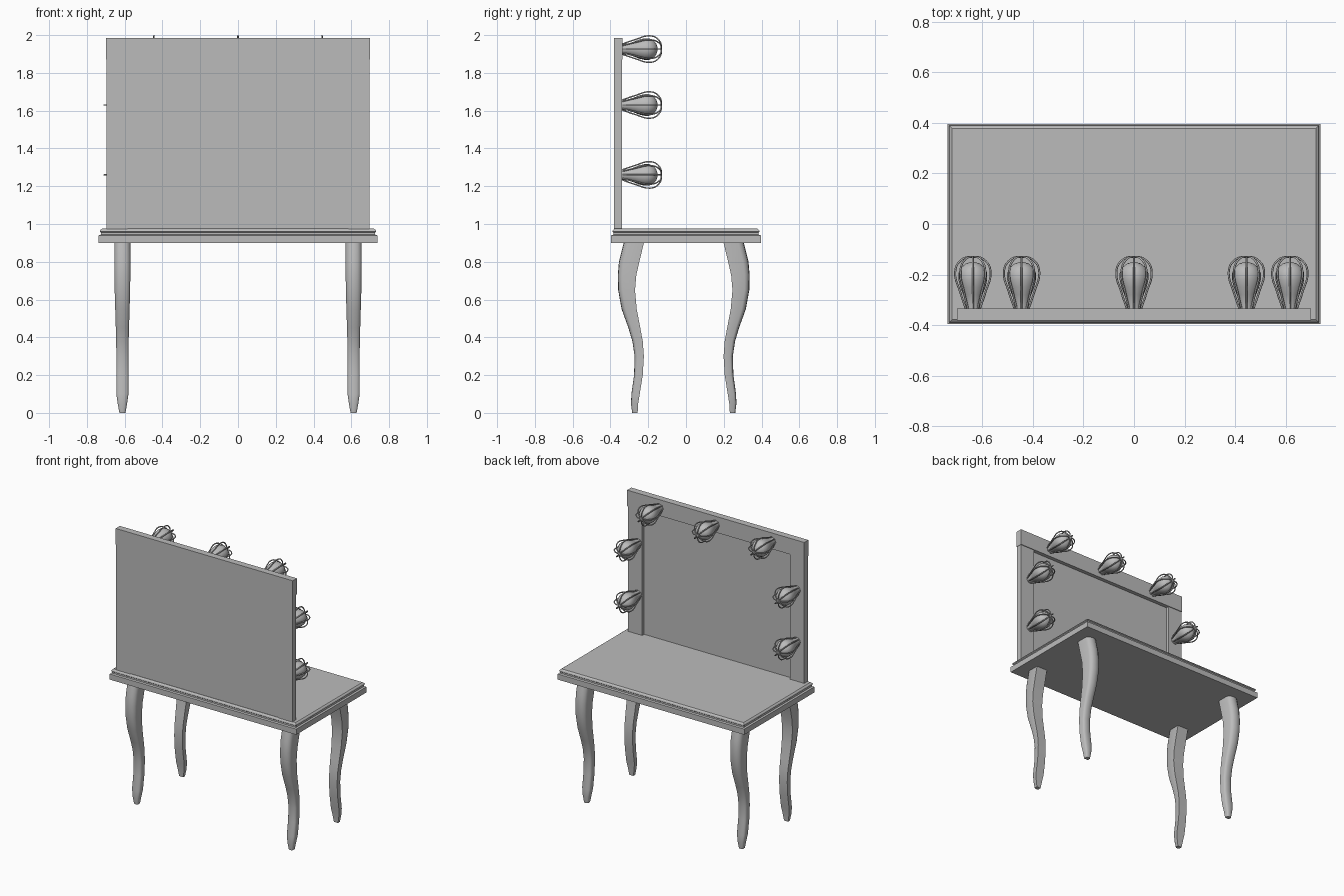
import bpy, bmesh
from math import cos, sin, tau

if "Cube" in bpy.data.objects:
    bpy.data.objects.remove(bpy.data.objects["Cube"])

# Single painted finish
grey = bpy.data.materials.new("plain grey")
grey.use_nodes = True
grey.diffuse_color = (0.5, 0.5, 0.5, 1)
grey.node_tree.nodes["Principled BSDF"].inputs["Base Color"].default_value = (0.5, 0.5, 0.5, 1)


def add_object(name, data):
    obj = bpy.data.objects.new(name, data)
    data.materials.append(grey)
    bpy.context.collection.objects.link(obj)
    return obj


def loft(name, rings, smooth=True):
    """Skin a list of closed rings and cap both ends."""
    bm = bmesh.new()
    loops = [[bm.verts.new(p) for p in ring] for ring in rings]
    n = len(loops[0])
    for a, b in zip(loops, loops[1:]):
        for i in range(n):
            j = (i + 1) % n
            bm.faces.new((a[i], a[j], b[j], b[i]))
    bm.faces.new(loops[0])
    bm.faces.new(loops[-1])
    bmesh.ops.recalc_face_normals(bm, faces=bm.faces)
    mesh = bpy.data.meshes.new(name)
    bm.to_mesh(mesh)
    bm.free()
    obj = add_object(name, mesh)
    if smooth:
        bpy.ops.object.select_all(action="DESELECT")
        obj.select_set(True)
        bpy.context.view_layer.objects.active = obj
        bpy.ops.object.shade_smooth_by_angle(angle=0.7)
    return obj


def rectangle(x0, x1, y0, y1, z):
    return [(x0, y0, z), (x1, y0, z), (x1, y1, z), (x0, y1, z)]


def box(name, x0, x1, y0, y1, z0, z1):
    return loft(name, [rectangle(x0, x1, y0, y1, z) for z in (z0, z1)], False)


# Table top with a moulded edge: (inset, height)
edge = [(0, 0.9), (0, 0.94), (0.012, 0.944), (0.012, 0.955), (0.006, 0.96), (0.009, 0.968), (0.018, 0.975)]
loft("table_top", [rectangle(-0.738 + i, 0.738 - i, -0.396 + i, 0.396 - i, z) for i, z in edge], False)

# Upright frame and panel
box("frame_top_rail", -0.7, 0.7, -0.382, -0.335, 1.87, 1.985)
for side, name in ((-1, "right"), (1, "left")):
    xs = sorted((side * 0.585, side * 0.697))
    box("frame_stile_" + name, *xs, -0.38, -0.34, 0.97, 1.87)
box("mirror_panel", -0.587, 0.587, -0.376, -0.362, 0.97, 1.88)

# Curved legs: (height, outer y, inner y, half width)
leg_rows = [
    (0.9, 0.33, 0.223, 0.043), (0.8, 0.355, 0.247, 0.043), (0.73, 0.361, 0.263, 0.042),
    (0.65, 0.359, 0.27, 0.041), (0.55, 0.341, 0.261, 0.038), (0.45, 0.305, 0.242, 0.035),
    (0.38, 0.284, 0.229, 0.033), (0.3, 0.272, 0.223, 0.032), (0.2, 0.275, 0.229, 0.032),
    (0.1, 0.289, 0.245, 0.032), (0.05, 0.291, 0.253, 0.025), (0, 0.285, 0.256, 0.016)]
# Flat inner face and rounded outer face: (across, inner to outer)
section = [(-1, 0), (-1, 0.72), (-0.85, 0.86), (-0.5, 0.97), (0, 1),
           (0.5, 0.97), (0.85, 0.86), (1, 0.72), (1, 0)]
for sx, side in ((-1, "right"), (1, "left")):
    for sy, end in ((-1, "front"), (1, "back")):
        shift = 0 if sy < 0 else -0.024
        loft(f"{end}_{side}_leg", [
            [(sx * 0.612 + u * half, sy * (inner + t * (outer - inner)) + shift, z) for u, t in section]
            for z, outer, inner, half in leg_rows])

# Lamps: lathed glass bulb and a wire cage, as (y, radius)
glass = [(-0.34, 0.028), (-0.31, 0.029), (-0.28, 0.038), (-0.25, 0.05), (-0.22, 0.057),
         (-0.195, 0.057), (-0.172, 0.047), (-0.157, 0.028), (-0.15, 0.006)]
wire = [(-0.335, 0.028), (-0.27, 0.05), (-0.19, 0.07), (-0.148, 0.052), (-0.13, 0.0)]
WIRES = 8


def lamp(number, cx, cz):
    loft(f"bulb_{number}", [
        [(cx + r * cos(tau * k / 20), y, cz + r * sin(tau * k / 20)) for k in range(20)]
        for y, r in glass])
    curve = bpy.data.curves.new(f"bulb_cage_{number}", "CURVE")
    curve.dimensions = "3D"
    curve.bevel_depth = 0.004
    curve.bevel_resolution = 1
    curve.resolution_u = 5
    for k in range(WIRES):
        c, s = cos(tau * k / WIRES), sin(tau * k / WIRES)
        spline = curve.splines.new("BEZIER")
        spline.bezier_points.add(len(wire) - 1)
        for point, (y, r) in zip(spline.bezier_points, wire):
            point.co = (cx + r * c, y, cz + r * s)
            point.handle_left_type = point.handle_right_type = "AUTO"
        # Meet squarely at the tip
        tip = spline.bezier_points[-1]
        tip.handle_left_type = tip.handle_right_type = "FREE"
        tip.handle_left = (cx + 0.03 * c, tip.co.y, cz + 0.03 * s)
        tip.handle_right = tip.co
    add_object(f"bulb_cage_{number}", curve)


spots = [(x, 1.926) for x in (-0.445, 0, 0.445)]
spots += [(x, z) for x in (-0.638, 0.617) for z in (1.63, 1.26)]
for number, (x, z) in enumerate(spots, 1):
    lamp(number, x, z)
